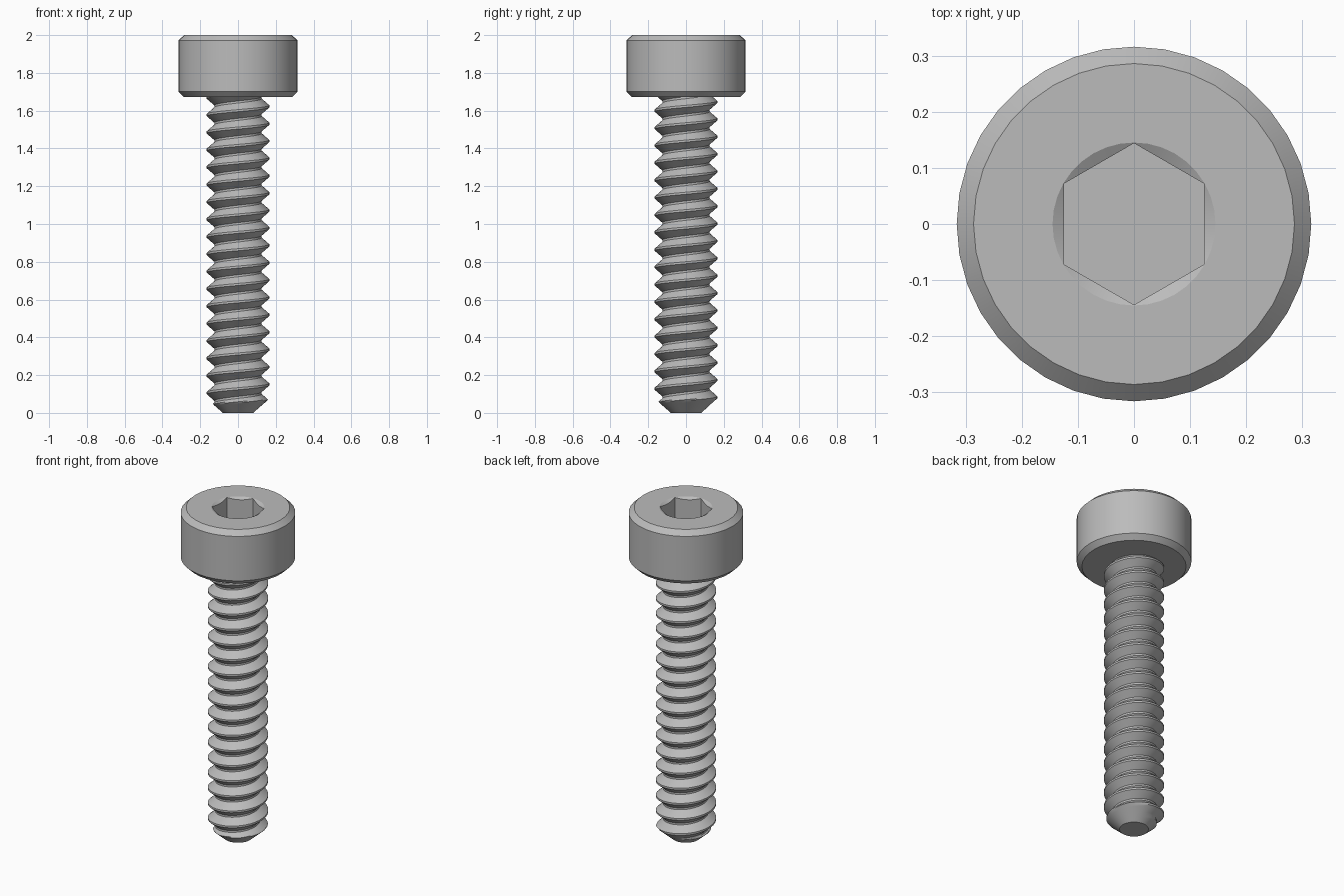
import bpy, bmesh
from math import sin, cos, pi, radians

cube = bpy.data.objects.get("Cube")
if cube:
    bpy.data.objects.remove(cube)

steel = bpy.data.materials.new("grey steel")
steel.use_nodes = True
GREY = (0.5, 0.5, 0.5, 1)
steel.diffuse_color = GREY
steel.node_tree.nodes["Principled BSDF"].inputs["Base Color"].default_value = GREY

TOP, HEAD_BASE = 2.0, 1.672
PITCH, CREST, ROOT = 0.092, 0.166, 0.125


def add_object(name, bm):
    bmesh.ops.remove_doubles(bm, verts=bm.verts, dist=0.0002)
    bmesh.ops.recalc_face_normals(bm, faces=bm.faces)
    mesh = bpy.data.meshes.new(name)
    bm.to_mesh(mesh)
    bm.free()
    mesh.materials.append(steel)
    obj = bpy.data.objects.new(name, mesh)
    bpy.context.collection.objects.link(obj)
    return obj


def lathe(name, profile, sides):
    """Closed solid from (radius, z) rings, with a corner on the +y axis."""
    bm = bmesh.new()
    rings = [[bm.verts.new((r * sin(2 * pi * i / sides), r * cos(2 * pi * i / sides), z))
              for i in range(sides)] for r, z in profile]
    for low, high in zip(rings, rings[1:]):
        for i in range(sides):
            j = (i + 1) % sides
            bm.faces.new((low[i], low[j], high[j], high[i]))
    bm.faces.new(rings[0])
    bm.faces.new(rings[-1])
    return add_object(name, bm)


def activate(obj):
    bpy.ops.object.select_all(action='DESELECT')
    obj.select_set(True)
    bpy.context.view_layer.objects.active = obj


def smooth(obj):
    activate(obj)
    bpy.ops.object.shade_smooth_by_angle(angle=radians(25))


# Head with chamfered rims
head = lathe("head", [(0.287, HEAD_BASE), (0.316, HEAD_BASE + 0.029),
                      (0.316, TOP - 0.029), (0.286, TOP)], 36)

# Hexagonal socket with a conical lead-in
cutters = [lathe("socket_cutter", [(0.144, TOP - 0.16), (0.144, TOP + 0.1)], 6),
           lathe("lead_in_cutter", [(0.093, TOP - 0.03), (0.18, TOP + 0.02)], 36)]
for cutter in cutters:
    cutter.hide_render = True
    cut = head.modifiers.new("cut", 'BOOLEAN')
    cut.operation = 'DIFFERENCE'
    cut.solver = 'EXACT'
    cut.object = cutter
    activate(head)
    bpy.ops.object.modifier_apply(modifier=cut.name)
    bpy.data.objects.remove(cutter)
smooth(head)


# Threaded shank: one helical strip, trimmed to a cone at the tip
def thread_profile(steps=6, flat=0.12):
    points = []
    flank = 0.5 - flat
    for i in range(steps + 1):
        points.append((flat / 2 + flank * i / steps, CREST + (ROOT - CREST) * i / steps))
    for i in range(steps + 1):
        points.append((0.5 + flat / 2 + flank * i / steps, ROOT + (CREST - ROOT) * i / steps))
    return points


SIDES, TURNS, END = 36, 21, HEAD_BASE + 0.02
bm = bmesh.new()
columns = []
for i in range(SIDES + 1):
    angle = 2 * pi * i / SIDES
    column = []
    for turn in range(-2, TURNS):
        for dz, r in thread_profile():
            z = 0.059 + PITCH * (turn + dz + i / SIDES)
            z = min(max(z, 0), END)
            r = min(r, 0.08 + 1.15 * z)
            if z == END:
                r = ROOT
            column.append(bm.verts.new((r * cos(angle), r * sin(angle), z)))
    columns.append(column)
for a, b in zip(columns, columns[1:]):
    for k in range(len(a) - 1):
        bm.faces.new((a[k], b[k], b[k + 1], a[k + 1]))
bmesh.ops.remove_doubles(bm, verts=bm.verts, dist=0.0002)
# Close the tip
bmesh.ops.holes_fill(bm, edges=[e for e in bm.edges if e.is_boundary], sides=0)
smooth(add_object("threaded_shank", bm))
